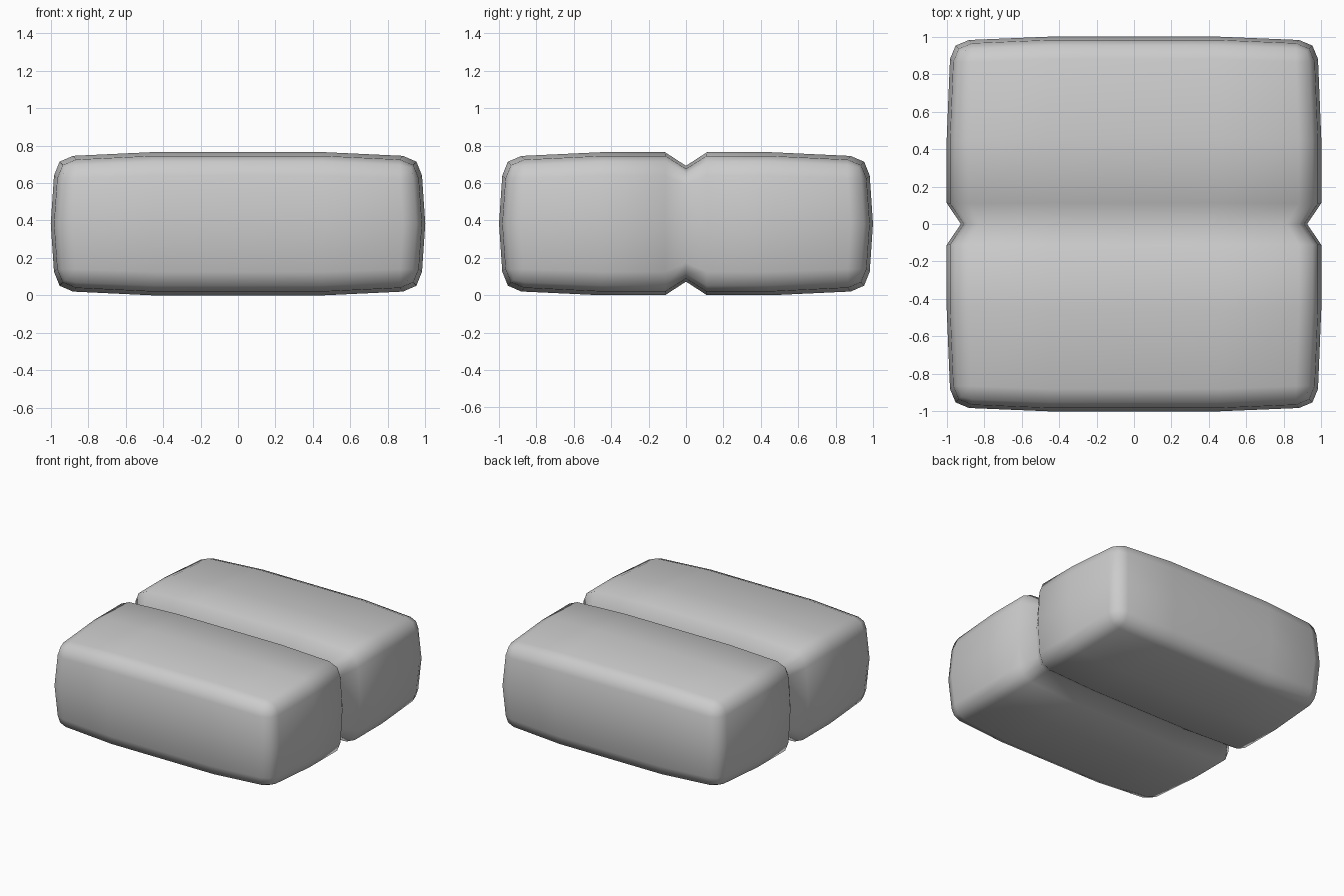
import bpy, bmesh
from mathutils import Vector

cube = bpy.data.objects.get("Cube")
if cube:
    bpy.data.objects.remove(cube, do_unlink=True)

HALF = Vector((0.965, 0.965, 0.3425))
R = 0.1
CORE = HALF - Vector((R, R, R))
MID_Z = 0.3825

# Grid stations along each axis
def stations(axis, inner):
    pos = inner + [CORE[axis], HALF[axis]]
    return [-p for p in reversed(pos)] + [0.0] + pos

LINES = [stations(0, [0.45]), stations(1, [0.11, 0.45]), stations(2, [])]
FLAT = (0.45, 0.45, 0.0)
BULGE = (0.018, 0.018, 0.058)

def swell(p, axis):
    t = (CORE[axis] - abs(p[axis])) / (CORE[axis] - FLAT[axis])
    return max(0.0, min(1.0, t))

# Round the box edges, puff out each side, then pinch the middle
def shape(p):
    core = Vector([max(-c, min(c, v)) for v, c in zip(p, CORE)])
    q = core + (p - core).normalized() * R
    out = Vector([q[a] * (1 + BULGE[a] * sum(swell(p, b) for b in range(3) if b != a))
                  for a in range(3)])
    if abs(p.y) < 0.01:
        out.x *= 0.925
        out.z *= 0.81
    out.z += MID_Z
    return out

# Six gridded sides welded into one cushion
bm = bmesh.new()
for axis in range(3):
    u, v = (axis + 1) % 3, (axis + 2) % 3
    for side in (-1, 1):
        rows = []
        for a in LINES[u]:
            row = []
            for b in LINES[v]:
                p = Vector()
                p[axis], p[u], p[v] = side * HALF[axis], a, b
                row.append(bm.verts.new(shape(p)))
            rows.append(row)
        for r0, r1 in zip(rows, rows[1:]):
            for i in range(len(r0) - 1):
                bm.faces.new((r0[i], r1[i], r1[i + 1], r0[i + 1]))
bmesh.ops.remove_doubles(bm, verts=bm.verts, dist=0.0005)
bmesh.ops.recalc_face_normals(bm, faces=bm.faces)
for f in bm.faces:
    f.smooth = True

mesh = bpy.data.meshes.new("pinched_cushion")
bm.to_mesh(mesh)
bm.free()
obj = bpy.data.objects.new("pinched_cushion", mesh)
bpy.context.collection.objects.link(obj)

# Plain grey
mat = bpy.data.materials.new("plain_grey")
mat.use_nodes = True
grey = (0.6, 0.6, 0.6, 1.0)
mat.diffuse_color = grey
mat.node_tree.nodes["Principled BSDF"].inputs["Base Color"].default_value = grey
mesh.materials.append(mat)
